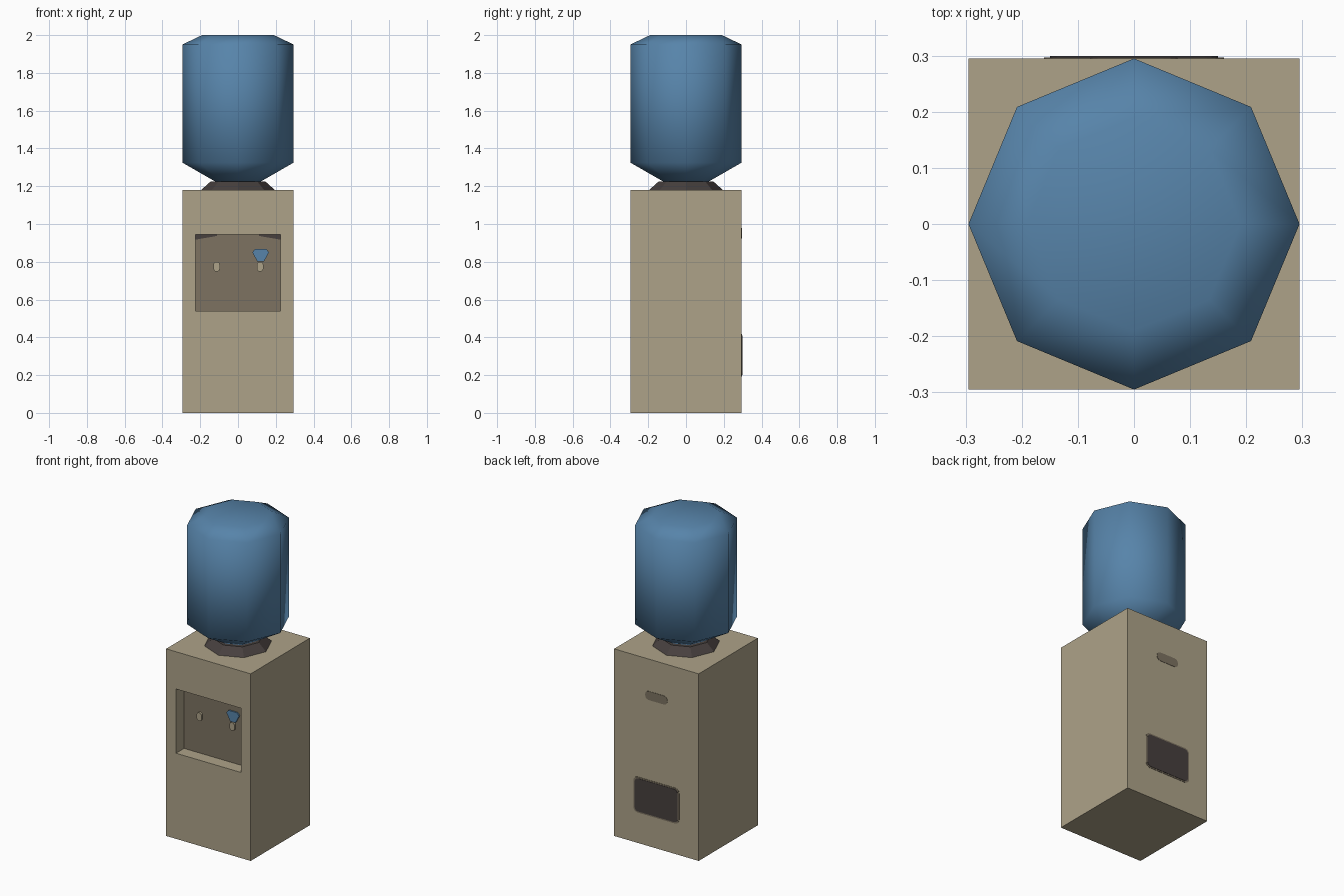
import bpy, bmesh, math

if "Cube" in bpy.data.objects:
    bpy.data.objects.remove(bpy.data.objects["Cube"], do_unlink=True)


def material(name, rgb):
    m = bpy.data.materials.new(name)
    m.use_nodes = True
    m.diffuse_color = (*rgb, 1)
    m.node_tree.nodes["Principled BSDF"].inputs["Base Color"].default_value = (*rgb, 1)
    return m


TAN = material("tan plastic", (0.42, 0.365, 0.25))
SHADE = material("dark tan", (0.205, 0.171, 0.119))
DARK = material("charcoal", (0.063, 0.051, 0.048))
BLUE = material("blue bottle", (0.095, 0.23, 0.4))

HALF = 0.295            # half width of the cabinet
BODY_TOP = 1.18
RECESS_Y = -HALF + 0.08  # back wall of the dispensing recess


def finish(name, bm, *mats):
    bmesh.ops.recalc_face_normals(bm, faces=bm.faces)
    mesh = bpy.data.meshes.new(name)
    bm.to_mesh(mesh)
    bm.free()
    for m in mats:
        mesh.materials.append(m)
    ob = bpy.data.objects.new(name, mesh)
    bpy.context.collection.objects.link(ob)
    return ob


def lathe(name, profile, mat, sides=8):
    """Capped octagonal turning of (radius, z) points."""
    bm = bmesh.new()
    rings = [[bm.verts.new((r * math.cos(math.tau * i / sides),
                            r * math.sin(math.tau * i / sides), z))
              for i in range(sides)] for r, z in profile]
    for a, b in zip(rings, rings[1:]):
        for i in range(sides):
            j = (i + 1) % sides
            bm.faces.new((a[i], a[j], b[j], b[i]))
    bm.faces.new(rings[0])
    bm.faces.new(rings[-1])
    return finish(name, bm, mat)


def plate(name, outline, y, thick, mat):
    """Slab with an x-z outline, from depth y to y + thick."""
    bm = bmesh.new()
    face = bm.faces.new([bm.verts.new((x, y, z)) for x, z in outline])
    out = bmesh.ops.extrude_face_region(bm, geom=[face])
    for v in out["geom"]:
        if isinstance(v, bmesh.types.BMVert):
            v.co.y += thick
    return finish(name, bm, mat)


def rounded(cx, cz, w, h, r, steps=3):
    """Rounded rectangle outline."""
    pts = []
    for k, (sx, sz) in enumerate(((1, 1), (-1, 1), (-1, -1), (1, -1))):
        for s in range(steps + 1):
            a = math.pi / 2 * (k + s / steps)
            pts.append((cx + sx * (w / 2 - r) + r * math.cos(a),
                        cz + sz * (h / 2 - r) + r * math.sin(a)))
    return pts


# Cabinet with the dispensing recess pushed into its front
bm = bmesh.new()
bmesh.ops.create_cube(bm, size=1)
for v in bm.verts:
    v.co.x *= 2 * HALF
    v.co.y *= 2 * HALF
    v.co.z = (v.co.z + 0.5) * BODY_TOP
bm.normal_update()
front = min(bm.faces, key=lambda f: f.calc_center_median().y)
bmesh.ops.inset_individual(bm, faces=[front], thickness=0.05)
mid = front.calc_center_median().z
for v in front.verts:
    v.co.x = math.copysign(0.226, v.co.x)
    v.co.z = 0.945 if v.co.z > mid else 0.54
back = bmesh.ops.extrude_discrete_faces(bm, faces=[front])["faces"][0]
# Join the pushed-in wall to the opening
rim = [e for e in bm.edges if e.is_boundary and e not in set(back.edges)]
for e in rim:
    a, b = e.verts
    near = lambda p: min(back.verts, key=lambda q: (q.co - p.co).length)
    wall = bm.faces.new((a, b, near(b), near(a)))
    wall.material_index = 2 if max(a.co.z, b.co.z) < 0.6 else 1
for v in back.verts:
    v.co.y = RECESS_Y
back.material_index = 1
finish("cabinet", bm, TAN, SHADE, DARK)

# Collar and upturned bottle
lathe("bottle_collar", [(0.195, BODY_TOP), (0.145, 1.225)], DARK)
bottle = lathe("water_bottle", [(0.115, 1.222), (HALF, 1.325),
                                (HALF, 1.95), (0.19, 2.0)], BLUE)
for p in bottle.data.polygons:
    p.use_smooth = True

# Taps, cold lever and corner trims on the recess wall
for side, x in (("right", -0.113), ("left", 0.117)):
    plate(side + "_tap", rounded(x, 0.774, 0.034, 0.052, 0.016),
          RECESS_Y, -0.012, TAN)
lever = [(-0.03, 0.868), (0.03, 0.868), (0.044, 0.85),
         (0.018, 0.802), (-0.018, 0.802), (-0.044, 0.85)]
plate("cold_lever", [(0.12 + x, z) for x, z in lever], RECESS_Y, -0.009, BLUE)
for side, s in (("right", -1), ("left", 1)):
    plate(side + "_corner_trim", [(s * 0.226, 0.945), (s * 0.11, 0.945),
                                  (s * 0.11, 0.937), (s * 0.226, 0.917)],
          RECESS_Y, -0.004, DARK)

# Hand grip and vent on the back
plate("back_hand_grip", rounded(0, 0.95, 0.155, 0.055, 0.025), HALF, 0.002, SHADE)
plate("back_vent_frame", rounded(0, 0.305, 0.32, 0.225, 0.03), HALF, 0.002, SHADE)
plate("back_vent", rounded(0, 0.305, 0.3, 0.208, 0.024), HALF, 0.004, DARK)
